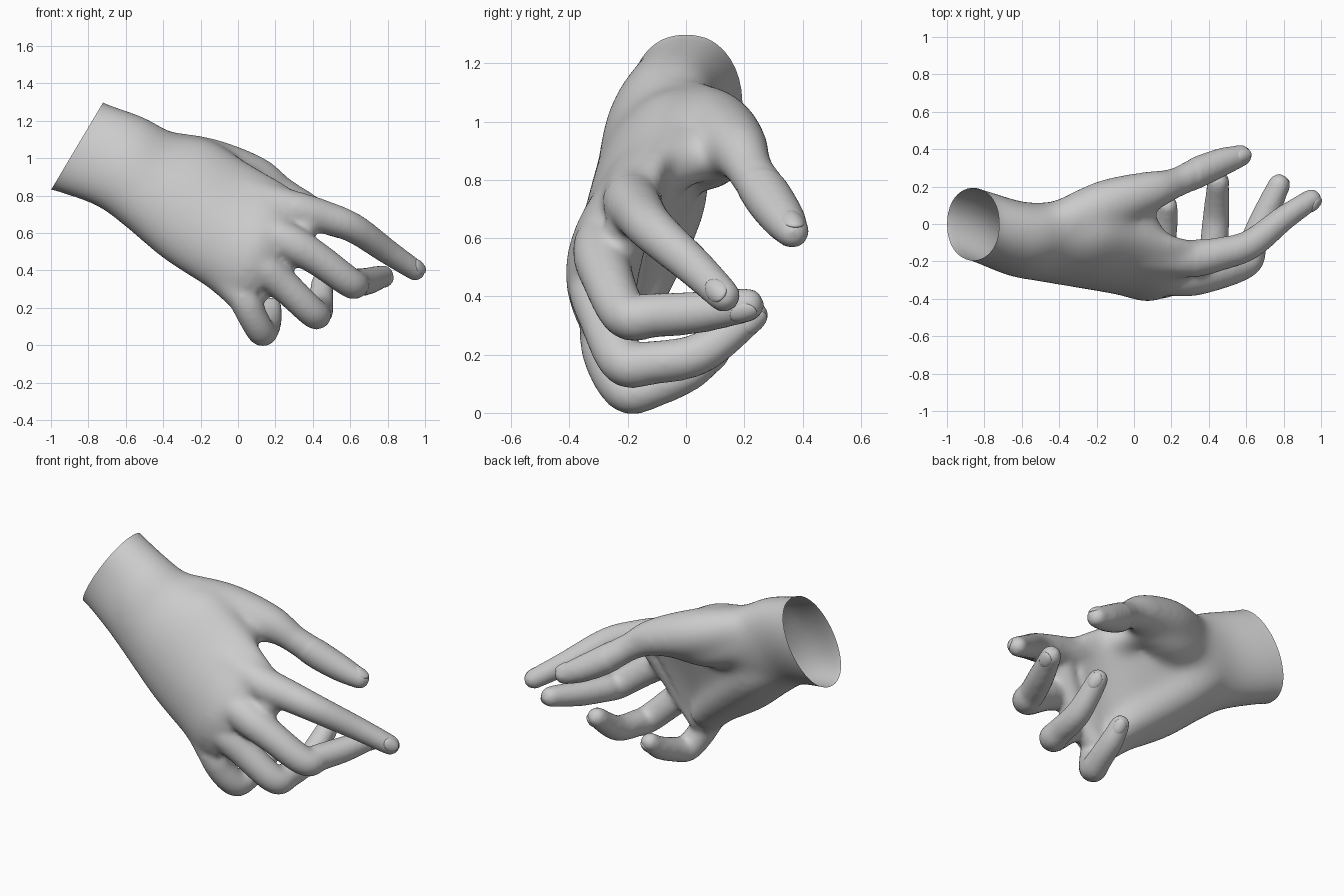
import bpy, bmesh, math
from mathutils import Vector as V

if "Cube" in bpy.data.objects:
    bpy.data.objects.remove(bpy.data.objects["Cube"])


def spline(pts, n):
    """Catmull-Rom resampling of a list of number tuples."""
    out = []
    for i in range(len(pts) - 1):
        a, b, c, d = (pts[max(i - 1, 0)], pts[i], pts[i + 1], pts[min(i + 2, len(pts) - 1)])
        for k in range(n):
            t = k / n
            out.append([0.5 * (2 * q + (r - p) * t + (2 * p - 5 * q + 4 * r - s) * t * t
                               + (3 * q - p - 3 * r + s) * t ** 3)
                        for p, q, r, s in zip(a, b, c, d)])
    return out + [list(pts[-1])]


def skin(bm, rings):
    """Closed loft through rings of points."""
    vs = [[bm.verts.new(p) for p in r] for r in rings]
    n = len(vs[0])
    for a, b in zip(vs, vs[1:]):
        for j in range(n):
            k = (j + 1) % n
            bm.faces.new((a[j], a[k], b[k], b[j]))
    bm.faces.new(vs[0][::-1])
    bm.faces.new(vs[-1])


def tube(bm, pts, n=8, seg=20):
    """Round limb with dome ends; each point is x, y, z, radius."""
    s = spline(pts, n)
    c = [V(p[:3]) for p in s]
    t = [(c[min(i + 1, len(c) - 1)] - c[max(i - 1, 0)]).normalized() for i in range(len(c))]
    st = [(c[i], t[i], s[i][3]) for i in range(len(c))]
    dome = [math.radians(a) for a in (20, 40, 60, 80)]
    r0, r1 = s[0][3], s[-1][3]
    st = ([(c[0] - t[0] * r0 * math.sin(a), t[0], r0 * math.cos(a)) for a in dome[::-1]] + st
          + [(c[-1] + t[-1] * r1 * math.sin(a), t[-1], r1 * math.cos(a)) for a in dome])
    rings = []
    for p, d, r in st:
        u = d.cross(V((0.4, -0.3, 0.9))).normalized()
        w = d.cross(u)
        rings.append([p + r * (u * math.cos(2 * math.pi * j / seg) + w * math.sin(2 * math.pi * j / seg))
                      for j in range(seg)])
    skin(bm, rings)


def add_object(name, bm):
    bmesh.ops.recalc_face_normals(bm, faces=bm.faces[:])
    me = bpy.data.meshes.new(name)
    bm.to_mesh(me)
    bm.free()
    ob = bpy.data.objects.new(name, me)
    bpy.context.collection.objects.link(ob)
    return ob


bm = bmesh.new()

# wrist and palm: upper x,y,z / lower x,y,z / middle y / half thickness
palm = [
    (-0.80, 0.00, 1.345, -1.08, 0.00, 0.865, 0.00, 0.195),
    (-0.72, 0.00, 1.30, -1.00, 0.00, 0.83, 0.00, 0.195),
    (-0.50, -0.04, 1.22, -0.76, -0.10, 0.745, -0.08, 0.198),
    (-0.33, -0.02, 1.13, -0.60, -0.14, 0.63, -0.10, 0.20),
    (-0.15, -0.02, 1.10, -0.40, -0.18, 0.46, -0.14, 0.187),
    (0.05, -0.05, 0.98, -0.17, -0.22, 0.31, -0.20, 0.165),
    (0.24, -0.11, 0.87, -0.04, -0.23, 0.21, -0.265, 0.145),
    (0.36, -0.13, 0.77, 0.05, -0.23, 0.17, -0.26, 0.11),
]
rings = []
for ux, uy, uz, lx, ly, lz, my, th in spline(palm, 8):
    ring = []
    for j in range(40):
        a = 2 * math.pi * j / 40
        ca, sa = math.cos(a), math.sin(a)
        sq = math.copysign(abs(sa) ** 0.9, sa)
        ring.append(V(((ux + lx) / 2 + (ux - lx) / 2 * ca,
                       my + (uy - ly) / 2 * ca + ((uy + ly) / 2 - my) * ca * ca + th * sq,
                       (uz + lz) / 2 + (uz - lz) / 2 * ca)))
    rings.append(ring)
skin(bm, rings)

# digits, each running from its hand bone to its tip
digits = {
    "index": [(0.05, -0.17, 0.80, .10), (0.30, -0.185, 0.725, .102), (0.46, -0.16, 0.685, .09),
              (0.62, -0.11, 0.625, .08), (0.80, 0.03, 0.50, .068), (0.947, 0.13, 0.402, .058)],
    "middle": [(0.0, -0.25, 0.66, .10), (0.25, -0.285, 0.56, .104), (0.42, -0.27, 0.465, .09),
               (0.60, -0.205, 0.335, .082), (0.635, -0.11, 0.335, .077), (0.70, 0.04, 0.345, .073),
               (0.775, 0.21, 0.37, .06)],
    "ring": [(-0.10, -0.26, 0.52, .10), (0.10, -0.30, 0.44, .105), (0.24, -0.28, 0.325, .088),
             (0.40, -0.215, 0.175, .081), (0.425, -0.12, 0.172, .076), (0.44, 0.05, 0.205, .072),
             (0.45, 0.225, 0.335, .059)],
    "little": [(-0.12, -0.23, 0.40, .09), (0.02, -0.275, 0.27, .09), (0.075, -0.26, 0.16, .08),
               (0.125, -0.20, 0.074, .077), (0.15, -0.12, 0.085, .071), (0.17, 0.01, 0.14, .066),
               (0.18, 0.095, 0.205, .055)],
    "thumb": [(-0.40, 0.0, 1.03, .12), (-0.15, 0.10, 0.97, .14), (0.10, 0.18, 0.905, .11),
              (0.225, 0.222, 0.83, .083), (0.36, 0.285, 0.735, .084), (0.48, 0.335, 0.665, .075),
              (0.573, 0.365, 0.622, .059)],
}
for pts in digits.values():
    tube(bm, pts)

# heel of the palm, ball of the thumb, web of the thumb, webs between the fingers
tube(bm, [(-0.52, -0.05, 0.80, .13), (-0.40, -0.07, 0.70, .135), (-0.15, -0.15, 0.48, .12), (0.0, -0.2, 0.33, .09)])
tube(bm, [(-0.42, 0.0, 0.95, .12), (-0.2, 0.06, 0.89, .13), (0.02, 0.12, 0.88, .09)])
tube(bm, [(-0.08, 0.11, 0.93, .09), (0.02, 0.04, 0.88, .085), (0.08, -0.06, 0.84, .09)])
tube(bm, [(0.355, -0.2, 0.635, .078), (0.225, -0.245, 0.435, .078), (0.065, -0.235, 0.255, .072)])

# fuse everything into one smooth skin
raw = add_object("hand_parts", bm)
rm = raw.modifiers.new("fuse", 'REMESH')
rm.mode, rm.voxel_size = 'VOXEL', 0.014
sm = raw.modifiers.new("soften", 'SMOOTH')
sm.factor, sm.iterations = 0.5, 12
dg = bpy.context.evaluated_depsgraph_get()
me = bpy.data.meshes.new_from_object(raw.evaluated_get(dg))
bm = bmesh.new()
bm.from_mesh(me)
bpy.data.objects.remove(raw)

# extra softening of the palm and back of the hand
wrist, along = V((-0.86, 0, 1.065)), V((0.86, 0, -0.51))
for limit in (1.0, 1.08, 1.16):
    soft = [v for v in bm.verts if 0 < (v.co - wrist).dot(along) < limit]
    for i in range(12):
        bmesh.ops.smooth_vert(bm, verts=soft, factor=0.5, use_axis_x=True, use_axis_y=True, use_axis_z=True)

# open cut at the wrist
bmesh.ops.bisect_plane(bm, geom=bm.verts[:] + bm.edges[:] + bm.faces[:],
                       plane_co=wrist, plane_no=(0.47, 0, -0.28), clear_inner=True)
hand = add_object("hand", bm)
hand.data.shade_smooth()

# nails on the outer side of each tip
for name, pts in digits.items():
    tip, prev = V(pts[-1][:3]), V(pts[-2][:3])
    r = pts[-1][3]
    t = (tip - prev).normalized()
    out = V((0.4, 0.1, 1)) if name == "thumb" else V(pts[3][:3]) - V(pts[1][:3])
    n = (out - t * out.dot(t)).normalized()
    s = t.cross(n)
    bm = bmesh.new()
    bmesh.ops.create_uvsphere(bm, u_segments=20, v_segments=12, radius=1)
    for v in bm.verts:
        x, y, z = v.co
        v.co = (tip + t * (r * (-0.05 + 0.8 * x)) + s * (r * 0.66 * y)
                + n * (r * (0.8 + 0.24 * z - 0.16 * y * y - 0.15 * x)))
    add_object(name + "_nail", bm).data.shade_smooth()
